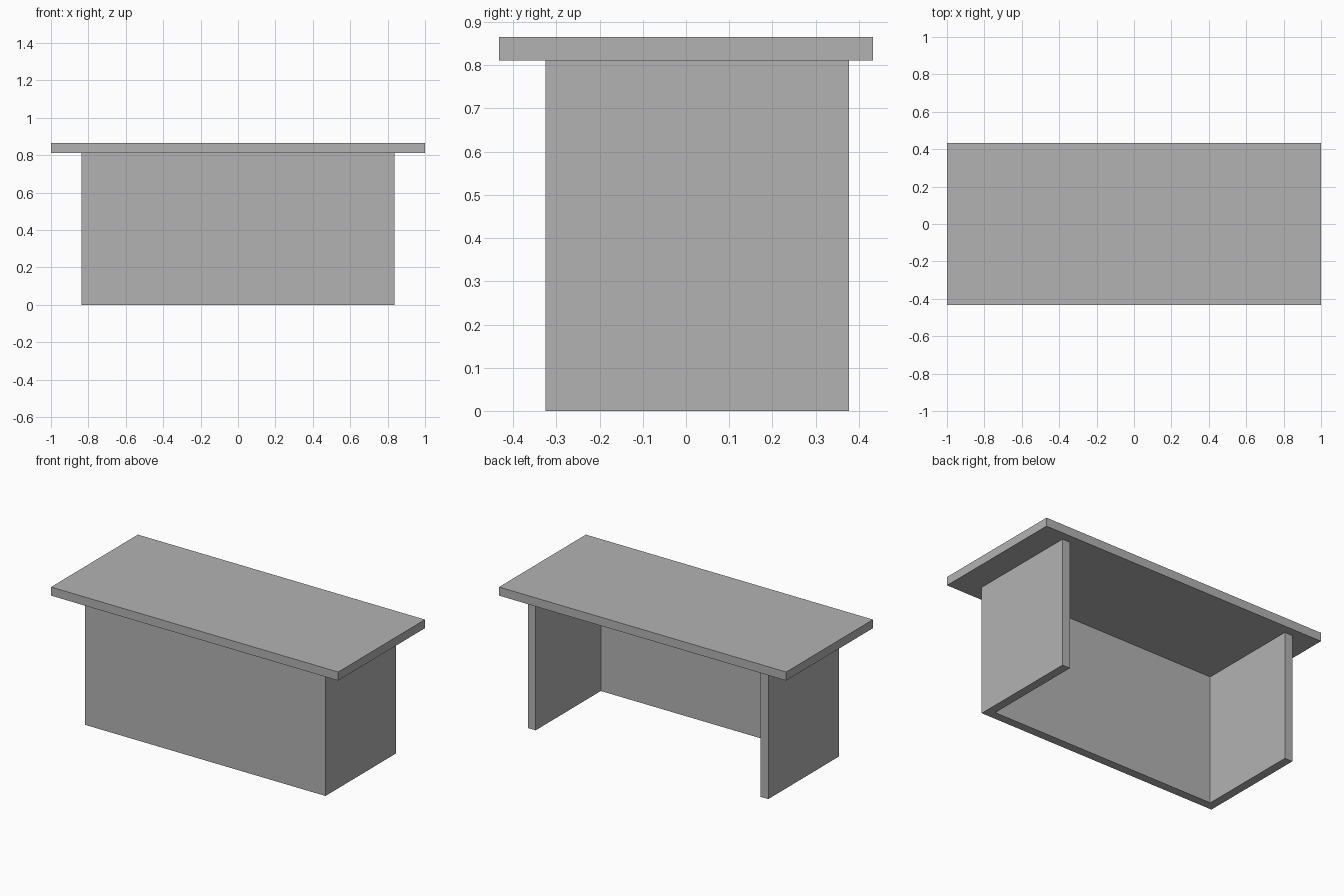
import bpy

cube = bpy.data.objects.get("Cube")
if cube:
    bpy.data.objects.remove(cube, do_unlink=True)

# Single plain grey finish
GREY = (0.45, 0.45, 0.45, 1.0)
grey = bpy.data.materials.new("plain grey")
grey.use_nodes = True
grey.diffuse_color = GREY
grey.node_tree.nodes["Principled BSDF"].inputs["Base Color"].default_value = GREY


def box(name, x, y, z):
    """Axis-aligned board spanning the given (min, max) ranges."""
    spans = (x, y, z)
    bpy.ops.mesh.primitive_cube_add(size=1, location=[(a + b) / 2 for a, b in spans])
    obj = bpy.context.object
    obj.name = obj.data.name = name
    obj.scale = [b - a for a, b in spans]
    bpy.ops.object.transform_apply(location=False, rotation=False, scale=True)
    obj.data.materials.append(grey)
    return obj


BOARD = 0.054                  # thickness of every board
HEIGHT = 0.865
UNDERSIDE = HEIGHT - BOARD
HALF_BASE = 0.837              # half width of the base
FRONT, BACK = -0.325, 0.377    # depth range of the base

# Overhanging top
box("desk_top", (-1, 1), (-0.432, 0.432), (UNDERSIDE, HEIGHT))

# Full-width front panel
box("front_panel", (-HALF_BASE, HALF_BASE), (FRONT, FRONT + BOARD), (0, UNDERSIDE))

# Side panels running back from the front panel, leaving the rear open
for name, side in (("left_panel", 1), ("right_panel", -1)):
    x = sorted((side * HALF_BASE, side * (HALF_BASE - BOARD)))
    box(name, x, (FRONT + BOARD, BACK), (0, UNDERSIDE))
